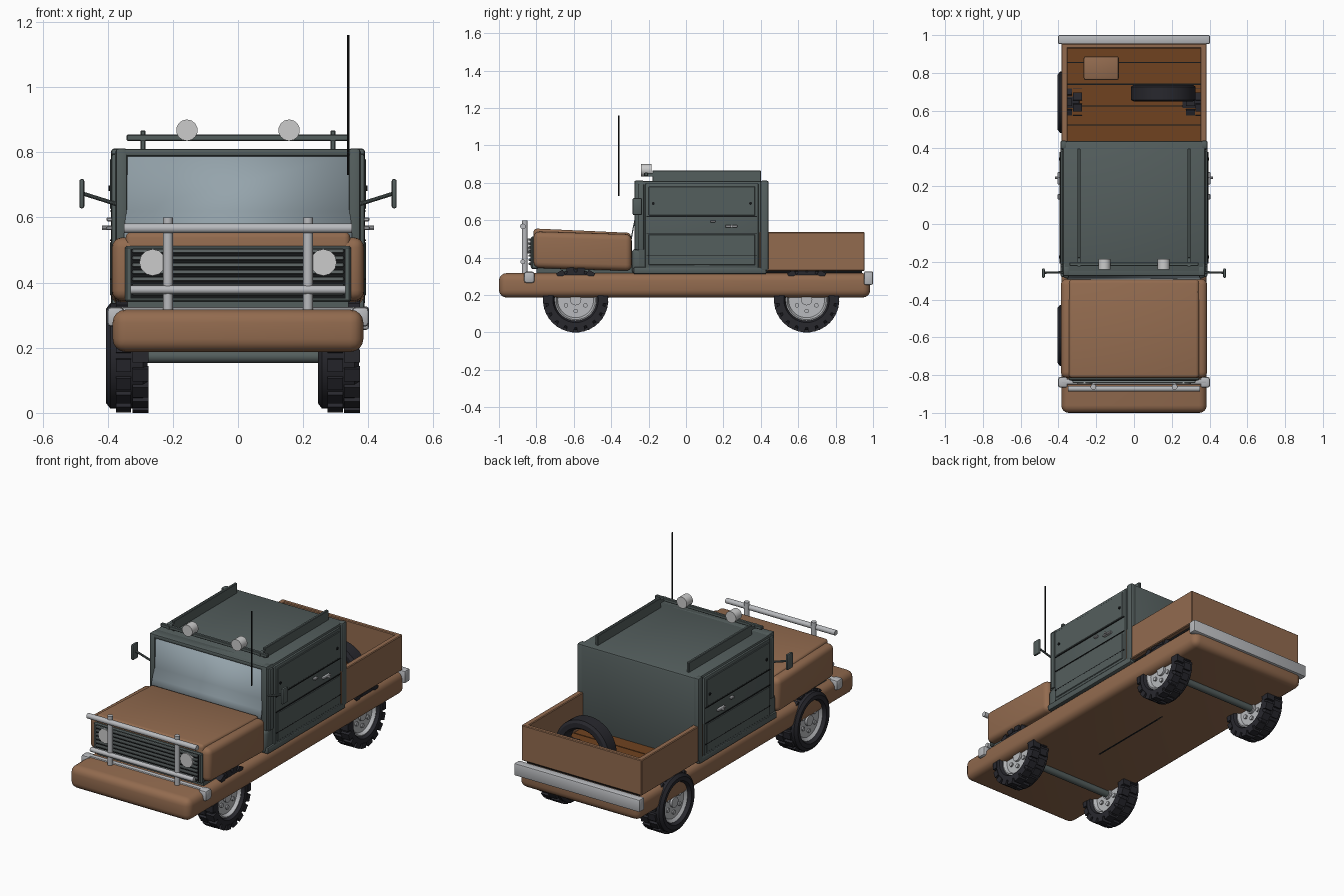
import bpy, bmesh, math
from mathutils import Vector, Matrix

if "Cube" in bpy.data.objects:
    bpy.data.objects.remove(bpy.data.objects["Cube"])


def material(name, r, g, b):
    m = bpy.data.materials.new(name)
    m.diffuse_color = (r, g, b, 1)
    m.use_nodes = True
    m.node_tree.nodes["Principled BSDF"].inputs["Base Color"].default_value = m.diffuse_color
    return m


BROWN = material("brown paint", 0.29, 0.147, 0.078)
GREEN = material("grey green", 0.088, 0.112, 0.11)
PLANK = material("plank brown", 0.16, 0.055, 0.014)
GLASS = material("window grey blue", 0.30, 0.37, 0.41)
SILVER = material("silver", 0.48, 0.49, 0.51)
LAMP = material("lamp white", 0.60, 0.60, 0.60)
RUBBER = material("rubber", 0.021, 0.021, 0.027)
BLACK = material("black", 0.008, 0.009, 0.01)
SLAT = material("slat grey", 0.20, 0.235, 0.235)


def finish(name, bm, mat, smooth=True):
    bmesh.ops.recalc_face_normals(bm, faces=bm.faces)
    me = bpy.data.meshes.new(name)
    bm.to_mesh(me)
    bm.free()
    ob = bpy.data.objects.new(name, me)
    bpy.context.collection.objects.link(ob)
    me.materials.append(mat)
    if smooth:
        bpy.ops.object.select_all(action='DESELECT')
        ob.select_set(True)
        bpy.context.view_layer.objects.active = ob
        bpy.ops.object.shade_smooth_by_angle(angle=math.radians(35))
    return ob


def add_cube(bm, x, y, z, matrix=None):
    """Box spanning the three (min, max) ranges."""
    c = [(a + b) / 2 for a, b in (x, y, z)]
    s = [b - a for a, b in (x, y, z)]
    m = Matrix.Translation(c) @ Matrix.Diagonal((*s, 1))
    return bmesh.ops.create_cube(bm, size=1, matrix=(matrix @ m) if matrix else m)


def box(name, x, y, z, mat, bevel=0, seg=3, shear=0):
    bm = bmesh.new()
    add_cube(bm, x, y, z)
    if bevel:
        bmesh.ops.bevel(bm, geom=bm.edges[:], offset=bevel, segments=seg,
                        affect='EDGES', profile=0.5)
    for v in bm.verts:
        v.co.z += shear * (v.co.y - y[0])
    return finish(name, bm, mat)


def rod(name, p0, p1, r, mat, seg=16):
    p0, p1 = Vector(p0), Vector(p1)
    d = p1 - p0
    bm = bmesh.new()
    m = Matrix.Translation((p0 + p1) / 2) @ d.to_track_quat('Z', 'Y').to_matrix().to_4x4()
    bmesh.ops.create_cone(bm, cap_ends=True, segments=seg, radius1=r, radius2=r,
                          depth=d.length, matrix=m)
    return finish(name, bm, mat)


def lathe(name, profile, mat, closed=False, seg=36):
    """Revolve (x, radius) points around the x axis."""
    bm = bmesh.new()
    vs = [bm.verts.new((x, 0, r)) for x, r in profile]
    pairs = list(zip(vs, vs[1:])) + ([(vs[-1], vs[0])] if closed else [])
    es = [bm.edges.new(p) for p in pairs]
    bmesh.ops.spin(bm, geom=vs + es, cent=(0, 0, 0), axis=(1, 0, 0),
                   angle=math.tau, steps=seg, use_duplicate=False)
    bmesh.ops.remove_doubles(bm, verts=bm.verts, dist=1e-4)
    return finish(name, bm, mat)


TYRE = [(-0.045, 0.112), (-0.062, 0.122), (-0.065, 0.145), (-0.052, 0.162),
        (0.048, 0.162), (0.062, 0.148), (0.062, 0.122), (0.045, 0.112)]
RIM = [(-0.03, 0), (-0.03, 0.095), (-0.045, 0.115), (0.045, 0.115),
       (0.048, 0.106), (0.03, 0.096), (0.03, 0)]


def wheel(name, cx, cy, cz=0.175):
    parts = [lathe(name + "_tyre", TYRE, RUBBER, True), lathe(name + "_rim", RIM, SILVER)]
    # staggered tread blocks
    bm = bmesh.new()
    for i in range(18):
        for row, (a, b) in enumerate(((-0.035, 0.012), (0.016, 0.065))):
            ang = math.tau * (i + row / 2) / 18
            add_cube(bm, (a, b), (-0.02, 0.02), (0.145, 0.174), Matrix.Rotation(ang, 4, 'X'))
    parts.append(finish(name + "_tread", bm, RUBBER, False))
    # hub and bolts
    parts.append(rod(name + "_hub", (-0.042, 0, 0), (0.042, 0, 0), 0.03, SILVER))
    for i in range(6):
        a = math.tau * (i + 0.5) / 6
        y, z = 0.06 * math.cos(a), 0.06 * math.sin(a)
        parts.append(rod(name + "_bolt", (-0.038, y, z), (0.04, y, z), 0.012, SILVER, 10))
    for p in parts:
        p.location = (cx, cy, cz)


# running gear
for y, label in ((-0.59, "front"), (0.645, "rear")):
    wheel(label + "_left_wheel", -0.34, y)
    wheel(label + "_right_wheel", 0.31, y)
    rod(label + "_axle", (-0.31, y, 0.173), (0.28, y, 0.173), 0.02, GREEN)
box("drive_shaft", (-0.006, 0.006), (-0.3, 0.25), (0.187, 0.2), BLACK)

# lower body and engine bay
box("lower_body", (-0.385, 0.385), (-1, 0.985), (0.187, 0.317), BROWN, 0.04, 4)
box("engine_bay", (-0.34, 0.34), (-0.8, -0.28), (0.3, 0.36), GREEN)
box("fenders", (-0.387, 0.387), (-0.815, -0.29), (0.345, 0.54), BROWN, 0.032, 4, -0.03)
box("hood_lid", (-0.345, 0.345), (-0.815, -0.295), (0.42, 0.556), BROWN, 0.018, 3, -0.045)

# grille with slats and headlights
box("grille_panel", (-0.347, 0.347), (-0.828, -0.79), (0.34, 0.513), GREEN, 0.006, 1)
box("grille_recess", (-0.33, 0.33), (-0.831, -0.82), (0.352, 0.503), BLACK)
for i in range(7):
    z = 0.362 + i * 0.0215
    box("grille_slat", (-0.325, 0.325), (-0.842, -0.825), (z, z + 0.012), SLAT, 0.003, 1)
for s in (-1, 1):
    rod("headlight", (s * 0.262, -0.848, 0.462), (s * 0.262, -0.81, 0.462), 0.041, LAMP, 12)

# bumpers and bull bar
box("front_bumper", (-0.39, 0.39), (-0.85, -0.82), (0.268, 0.325), SILVER, 0.008, 2)
box("rear_bumper", (-0.402, 0.402), (0.952, 1.0), (0.255, 0.327), SILVER, 0.008, 2)
for s in (-1, 1):
    box("bumper_end", sorted((s * 0.35, s * 0.402)), (-0.866, -0.81), (0.265, 0.325),
        SILVER, 0.012, 2)
    rod("bull_bar_post", (s * 0.215, -0.862, 0.29), (s * 0.215, -0.862, 0.6), 0.015, SILVER)
rod("bull_bar_top", (-0.35, -0.872, 0.567), (0.35, -0.872, 0.567), 0.015, SILVER)
rod("bull_bar_low", (-0.33, -0.872, 0.378), (0.33, -0.872, 0.378), 0.013, SILVER)

# cabin
box("cabin", (-0.378, 0.378), (-0.262, 0.44), (0.32, 0.81), GREEN, 0.012, 2)
box("cowl", (-0.378, 0.378), (-0.29, -0.2), (0.31, 0.45), GREEN, 0.025, 3)
box("sill", (-0.388, 0.388), (-0.28, 0.43), (0.312, 0.35), GREEN, 0.008, 2)
box("windscreen_header", (-0.375, 0.375), (-0.275, -0.21), (0.788, 0.81), GREEN, 0.006, 2)

# windscreen bent forward at the bottom
bm = bmesh.new()
rows = [[bm.verts.new((s * w, y, z)) for s in (-1, 1)] for w, y, z in
        ((0.352, -0.298, 0.49), (0.35, -0.285, 0.56), (0.343, -0.272, 0.62), (0.341, -0.266, 0.792))]
for a, b in zip(rows, rows[1:]):
    bm.faces.new((a[0], a[1], b[1], b[0]))
ws = finish("windscreen", bm, GLASS)
mod = ws.modifiers.new("thickness", 'SOLIDIFY')
mod.thickness = 0.006

for s in (-1, 1):
    def side(a, b):
        return sorted((s * a, s * b))
    # pillars and door
    box("front_pillar", side(0.34, 0.375), (-0.276, -0.225), (0.44, 0.812), GREEN, 0.008, 2)
    box("door_frame_post", side(0.36, 0.388), (-0.255, -0.225), (0.44, 0.795), GREEN, 0.006, 2)
    box("rear_pillar", side(0.355, 0.39), (0.397, 0.442), (0.33, 0.812), GREEN, 0.01, 2)
    box("door", side(0.36, 0.389), (-0.218, 0.387), (0.345, 0.797), GREEN, 0.006, 2)
    box("door_upper_panel", side(0.385, 0.393), (-0.2, 0.37), (0.625, 0.78), GREEN, 0.003, 1)
    box("door_lower_panel", side(0.385, 0.393), (-0.2, 0.37), (0.36, 0.525), GREEN, 0.003, 1)
    for z in (0.62, 0.53, 0.41):
        box("door_groove", side(0.385, 0.3935), (-0.21, 0.38), (z - 0.002, z + 0.002), BLACK)
    for y in (-0.175, 0.345):
        rod("door_stud", (s * 0.385, y, 0.69), (s * 0.398, y, 0.69), 0.008, BLACK, 10)
    # handles
    box("door_handle", side(0.385, 0.405), (0.21, 0.275), (0.562, 0.574), SILVER, 0.003, 1)
    rod("door_lock", (s * 0.385, 0.245, 0.568), (s * 0.418, 0.245, 0.568), 0.007, SILVER, 10)
    box("door_latch", side(0.385, 0.404), (0.13, 0.158), (0.588, 0.6), SILVER, 0.003, 1)
    # mirror
    box("mirror", side(0.472, 0.487), (-0.285, -0.235), (0.628, 0.718), GREEN, 0.006, 2)
    rod("mirror_arm", (s * 0.37, -0.255, 0.64), (s * 0.475, -0.258, 0.673), 0.006, GREEN, 10)
    # roof rail and lamp
    box("roof_rail", side(0.284, 0.3), (-0.18, 0.4), (0.805, 0.867), GREEN, 0.003, 1)
    rod("roof_lamp", (s * 0.157, -0.24, 0.868), (s * 0.157, -0.185, 0.868), 0.033, LAMP, 14)
    box("lamp_bar_bracket", side(0.284, 0.3), (-0.225, -0.17), (0.835, 0.853), GREEN)
    # bed side wall
    box("bed_side", side(0.352, 0.385), (0.392, 0.955), (0.33, 0.536), BROWN, 0.004, 1)
    box("bed_side_foot", side(0.34, 0.386), (0.13, 0.41), (0.328, 0.342), BROWN)
box("lamp_bar", (-0.342, 0.342), (-0.222, -0.203), (0.835, 0.855), GREEN, 0.003, 1)

# aerial
rod("aerial", (0.339, -0.36, 0.73), (0.339, -0.36, 1.16), 0.004, BLACK, 8)

# bed, planks and load
box("tailgate", (-0.385, 0.385), (0.93, 0.955), (0.33, 0.536), BROWN, 0.004, 1)
box("bed_floor", (-0.36, 0.36), (0.13, 0.94), (0.318, 0.331), BLACK)
edges = (0.425, 0.525, 0.625, 0.74, 0.855, 0.94)
for a, b in zip(edges, edges[1:]):
    box("bed_plank", (-0.36, 0.36), (a + 0.003, b - 0.003), (0.325, 0.334), PLANK)
box("bed_crate", (-0.267, -0.08), (0.762, 0.888), (0.33, 0.44), BROWN, 0.012, 2)
spare = lathe("spare_tyre", TYRE, RUBBER, True)
spare.scale = (0.7, 1.06, 1.06)
spare.rotation_euler = (0, 0, math.pi / 2)
spare.location = (0.155, 0.693, 0.362)
